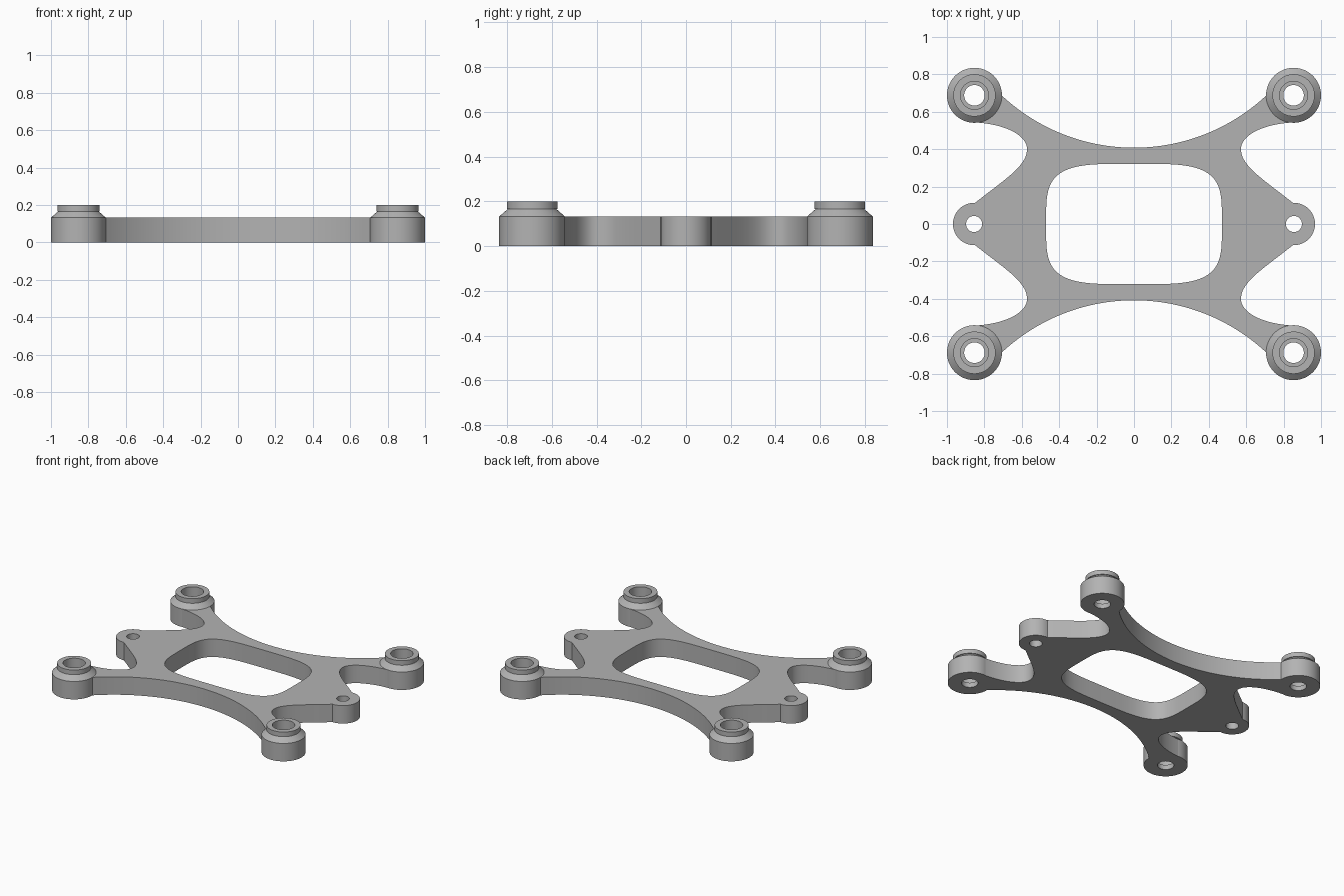
import bpy, bmesh
from math import sin, cos, pi, sqrt
from mathutils import Vector
from mathutils.geometry import interpolate_bezier

cube = bpy.data.objects.get("Cube")
if cube:
    bpy.data.objects.remove(cube, do_unlink=True)

BOSS_X, BOSS_Y, BOSS_R = 0.853, 0.688, 0.147
LUG_X, LUG_R, LUG_HOLE = 0.855, 0.113, 0.043
THICK = 0.132

grey = bpy.data.materials.new("plain grey")
grey.use_nodes = True
colour = (0.45, 0.45, 0.45, 1)
grey.diffuse_color = colour
grey.node_tree.nodes["Principled BSDF"].inputs["Base Color"].default_value = colour


def finish(bm, name):
    """Weld, orient and shade a mesh, then add it to the scene."""
    bmesh.ops.remove_doubles(bm, verts=bm.verts, dist=0.00005)
    bmesh.ops.recalc_face_normals(bm, faces=bm.faces)
    mesh = bpy.data.meshes.new(name)
    bm.to_mesh(mesh)
    bm.free()
    mesh.materials.append(grey)
    obj = bpy.data.objects.new(name, mesh)
    bpy.context.collection.objects.link(obj)
    bpy.ops.object.select_all(action='DESELECT')
    obj.select_set(True)
    bpy.context.view_layer.objects.active = obj
    bpy.ops.object.shade_smooth_by_angle(angle=pi / 6)
    return obj


def arc(cx, cy, r, start, end, n):
    steps = [start + (end - start) * i / n for i in range(n + 1)]
    return [(cx + r * cos(a), cy + r * sin(a)) for a in steps]


def bezier(*points):
    knots = [Vector(p) for p in points]
    return [(p.x, p.y) for p in interpolate_bezier(*knots, 20)]


def power(v, e):
    return (1 if v >= 0 else -1) * abs(v) ** e


# One quarter of the outline, from the middle of the back edge to the lug tip
end_x, rise_from = 0.708, 0.408
sag = BOSS_Y - rise_from
R = (end_x ** 2 + sag ** 2) / (2 * sag)
quarter = [(end_x * i / 32, rise_from + R - sqrt(R * R - (end_x * i / 32) ** 2))
           for i in range(33)]
quarter += arc(BOSS_X, BOSS_Y, BOSS_R - 0.002, pi, 1.5 * pi, 16)[1:]
quarter += bezier((0.85, 0.543), (0.70, 0.535), (0.572, 0.48), (0.572, 0.40))[1:]
quarter += bezier((0.572, 0.40), (0.572, 0.31), (0.69, 0.24), (0.85, LUG_R))[1:]
quarter += arc(LUG_X, 0, LUG_R, pi / 2, 0, 16)
half = quarter + [(x, -y) for x, y in reversed(quarter[:-1])]
outline = half + [(-x, y) for x, y in reversed(half[1:-1])]

# Rounded square window and the two lug holes
window = [(0.47 * power(cos(2 * pi * i / 128), 0.5),
           0.322 * power(sin(2 * pi * i / 128), 0.5)) for i in range(128)]
holes = [arc(s * LUG_X, 0, LUG_HOLE, 0, 2 * pi, 32)[:-1] for s in (-1, 1)]

# Frame plate: filled and extruded flat curve
curve = bpy.data.curves.new("frame_profile", 'CURVE')
curve.dimensions = '2D'
curve.fill_mode = 'BOTH'
curve.extrude = THICK / 2
for loop in [outline, window] + holes:
    spline = curve.splines.new('POLY')
    spline.points.add(len(loop) - 1)
    for point, (x, y) in zip(spline.points, loop):
        point.co = (x, y, 0, 1)
    spline.use_cyclic_u = True
profile = bpy.data.objects.new("frame_profile", curve)
bpy.context.collection.objects.link(profile)
flat = bpy.data.meshes.new_from_object(
    profile.evaluated_get(bpy.context.evaluated_depsgraph_get()))
bm = bmesh.new()
bm.from_mesh(flat)
bmesh.ops.translate(bm, verts=bm.verts, vec=(0, 0, THICK / 2))
bpy.data.objects.remove(profile, do_unlink=True)
bpy.data.meshes.remove(flat)
for face in bm.faces:
    face.material_index = 0
finish(bm, "frame_plate")


# Corner bosses: lathed section with chamfer, raised ring and stepped bore
SECTION = [(0.055, 0), (BOSS_R, 0), (BOSS_R, THICK), (0.108, 0.166),
           (0.113, 0.166), (0.113, 0.2), (0.075, 0.2), (0.075, 0.035),
           (0.055, 0.035)]


def boss(name, cx, cy, n=64):
    bm = bmesh.new()
    rings = [[bm.verts.new((cx + r * cos(2 * pi * i / n),
                            cy + r * sin(2 * pi * i / n), z))
              for i in range(n)] for r, z in SECTION]
    for k, low in enumerate(rings):
        high = rings[(k + 1) % len(rings)]
        for i in range(n):
            j = (i + 1) % n
            bm.faces.new((low[i], low[j], high[j], high[i]))
    finish(bm, name)


for side, sx in (("left", 1), ("right", -1)):
    for end, sy in (("front", -1), ("back", 1)):
        boss(f"{end}_{side}_boss", sx * BOSS_X, sy * BOSS_Y)
